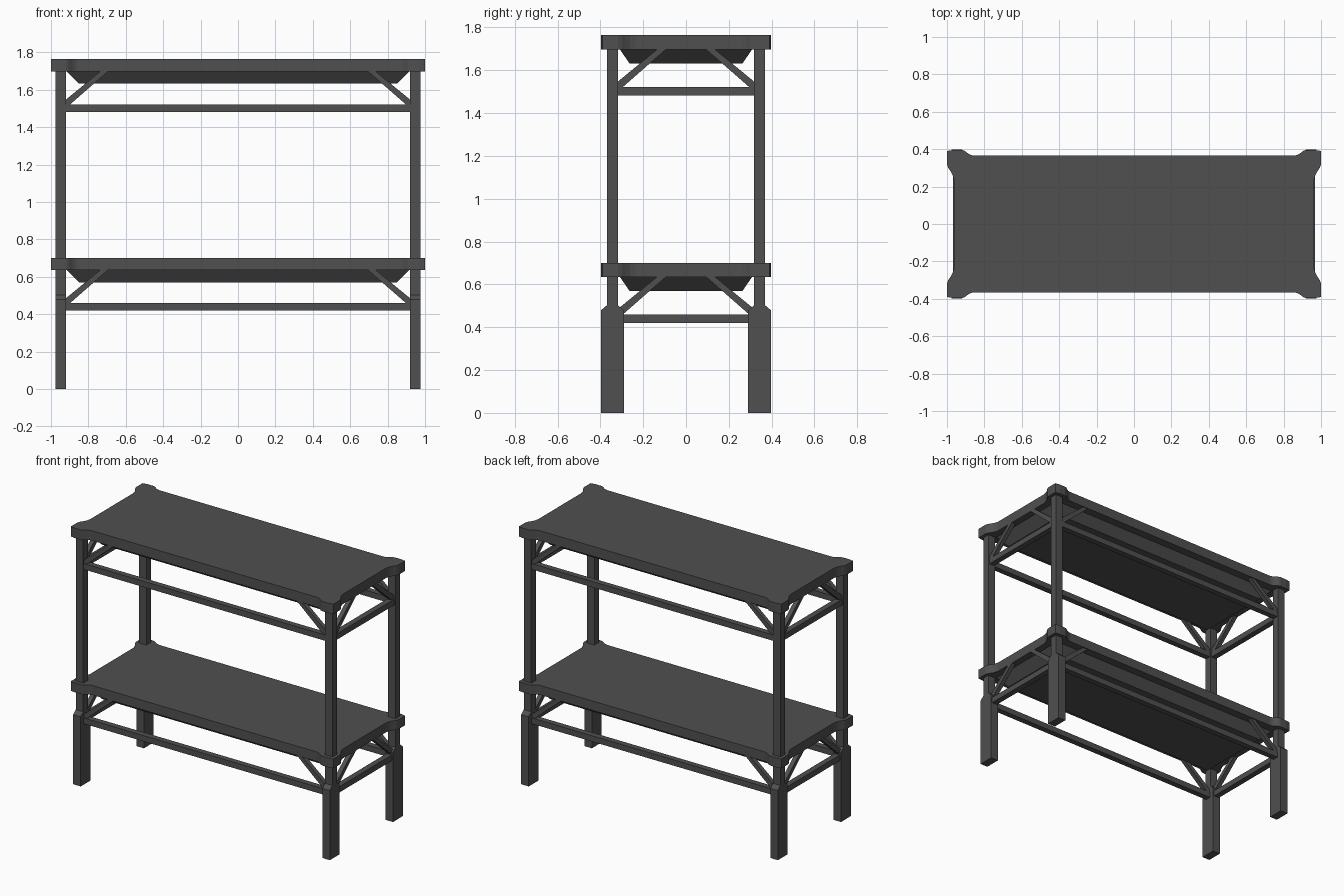
import bpy, bmesh
from mathutils import Vector

if "Cube" in bpy.data.objects:
    bpy.data.objects.remove(bpy.data.objects["Cube"])

grey = bpy.data.materials.new("dark grey metal")
grey.diffuse_color = (0.08, 0.08, 0.08, 1)
grey.use_nodes = True
grey.node_tree.nodes["Principled BSDF"].inputs["Base Color"].default_value = grey.diffuse_color


def finish(name, bm):
    bmesh.ops.recalc_face_normals(bm, faces=bm.faces)
    me = bpy.data.meshes.new(name)
    bm.to_mesh(me)
    bm.free()
    me.materials.append(grey)
    ob = bpy.data.objects.new(name, me)
    bpy.context.scene.collection.objects.link(ob)
    return ob


def box(name, lo, hi):
    bm = bmesh.new()
    bmesh.ops.create_cube(bm, size=1)
    for v in bm.verts:
        v.co = Vector([(l + h) / 2 + c * (h - l) for c, l, h in zip(v.co, lo, hi)])
    return finish(name, bm)


def prism(name, pts, depth):
    """Extrude a closed loop of 3D points along a vector."""
    bm = bmesh.new()
    face = bm.faces.new([bm.verts.new(p) for p in pts])
    top = bmesh.ops.extrude_face_region(bm, geom=[face])["geom"]
    bmesh.ops.translate(bm, vec=depth,
                        verts=[g for g in top if isinstance(g, bmesh.types.BMVert)])
    return finish(name, bm)


PX, PY = 0.9485, 0.3435      # post centres
IX, IY = 0.92, 0.318         # inner post faces

# shelf outline: one flared corner, mirrored to four
corner = [(0.963, 0.235), (0.970, 0.262), (0.982, 0.284), (0.993, 0.30), (1.0, 0.318),
          (1.0, 0.39), (0.965, 0.396), (0.92, 0.396), (0.905, 0.391),
          (0.885, 0.376), (0.872, 0.369), (0.855, 0.365)]
outline = (corner + [(-x, y) for x, y in reversed(corner)]
           + [(-x, -y) for x, y in corner] + [(x, -y) for x, y in reversed(corner)])

for level, bottom, top in (("lower", 0.635, 0.70), ("upper", 1.697, 1.765)):
    # shelf slab
    prism(level + "_shelf", [(x, y, bottom) for x, y in outline], (0, 0, top - bottom))

    # tapered tray under the slab
    tray = box(level + "_tray", (-0.92, -0.312, bottom - 0.065), (0.92, 0.312, bottom + 0.005))
    for v in tray.data.vertices:
        if v.co.z < bottom:
            v.co.x *= 0.85 / 0.92
            v.co.y *= 0.264 / 0.312

    # rails and diagonal braces
    zb, zt = bottom - 0.216, bottom - 0.176
    brace = [(-0.005, zt - 0.002), (0.02, zt - 0.002), (0.226, bottom + 0.002),
             (0.185, bottom + 0.002), (-0.005, zt + 0.022)]
    for s in (-1, 1):
        box(level + "_long_rail", (-IX, s * PY - 0.02, zb), (IX, s * PY + 0.02, zt))
        box(level + "_side_rail", (s * PX - 0.02, -IY, zb), (s * PX + 0.02, IY, zt))
        for e in (-1, 1):
            prism(level + "_long_brace",
                  [(e * (IX - u), s * PY - 0.015, z) for u, z in brace], (0, 0.03, 0))
            prism(level + "_side_brace",
                  [(s * PX - 0.015, e * (IY - u), z) for u, z in brace], (0.03, 0, 0))

# posts and wide feet with chamfered shoulders
foot = [(0.29, 0), (0.397, 0), (0.397, 0.479), (0.369, 0.503), (0.318, 0.503), (0.29, 0.479)]
for sx in (-1, 1):
    for sy in (-1, 1):
        x0 = sx * PX - 0.0285
        box("post", (x0, sy * PY - 0.0255, 0.50), (x0 + 0.057, sy * PY + 0.0255, 1.70))
        prism("foot", [(x0, sy * y, z) for y, z in foot], (0.057, 0, 0))
